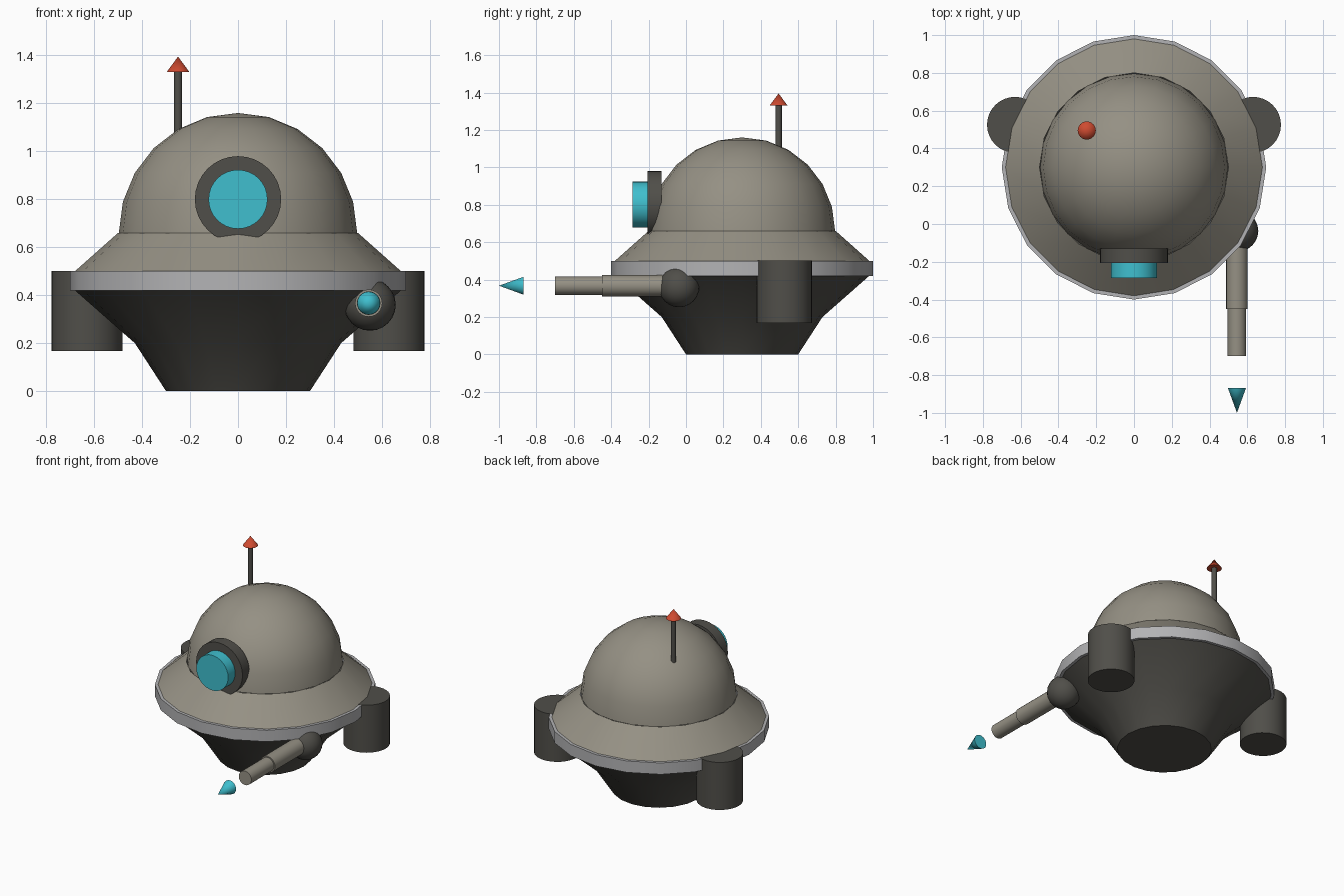
import bpy, bmesh
from math import sin, cos, pi, radians
from mathutils import Matrix

if "Cube" in bpy.data.objects:
    bpy.data.objects.remove(bpy.data.objects["Cube"])


def material(name, rgb):
    m = bpy.data.materials.new(name)
    m.diffuse_color = (*rgb, 1)
    m.use_nodes = True
    m.node_tree.nodes["Principled BSDF"].inputs["Base Color"].default_value = m.diffuse_color
    return m


BEIGE = material("warm_grey", (0.30, 0.28, 0.23))
DARK = material("dark_grey", (0.08, 0.077, 0.067))
SILVER = material("silver", (0.45, 0.45, 0.46))
CYAN = material("cyan", (0.05, 0.52, 0.62))
RED = material("red", (0.62, 0.07, 0.03))


def lathe(name, profile, segs, loc, mat, forward=False, closed=False):
    """Spin (radius, height) points about z, or about -y when forward is set."""
    bm = bmesh.new()
    rings = []
    for r, h in profile:
        n = segs if r > 0 else 1
        rings.append([bm.verts.new((r * cos(2 * pi * i / segs), r * sin(2 * pi * i / segs), h))
                      for i in range(n)])
    pairs = list(zip(rings, rings[1:]))
    if closed:
        pairs.append((rings[-1], rings[0]))
    for a, b in pairs:
        for i in range(segs):
            j = (i + 1) % segs
            corners = [a[i % len(a)], a[j % len(a)], b[j % len(b)], b[i % len(b)]]
            bm.faces.new(list(dict.fromkeys(corners)))
    bmesh.ops.recalc_face_normals(bm, faces=bm.faces)
    if forward:
        bm.transform(Matrix.Rotation(radians(90), 4, 'X'))
    me = bpy.data.meshes.new(name)
    bm.to_mesh(me)
    bm.free()
    me.materials.append(mat)
    ob = bpy.data.objects.new(name, me)
    ob.location = loc
    bpy.context.collection.objects.link(ob)
    bpy.ops.object.select_all(action='DESELECT')
    ob.select_set(True)
    bpy.context.view_layer.objects.active = ob
    bpy.ops.object.shade_smooth_by_angle(angle=radians(30))
    return ob


def rod(r, h0, h1):
    return [(0, h0), (r, h0), (r, h1), (0, h1)]


def cone(r, h0, h1):
    return [(0, h0), (r, h0), (0, h1)]


# Saucer body
C = (0, 0.3, 0)
lathe("lower_hull", [(0, 0), (0.3, 0), (0.43, 0.2), (0.68, 0.42)], 20, C, DARK)
lathe("rim_band", [(0.68, 0.42), (0.7, 0.42), (0.7, 0.5), (0.68, 0.5)], 20, C, SILVER, closed=True)
lathe("upper_hull", [(0.68, 0.5), (0.5, 0.66)], 20, C, BEIGE)

# Dome
dome = [(0.497 * cos(radians(a)), 0.66 + 0.5 * sin(radians(a))) for a in range(0, 90, 15)]
lathe("dome", dome + [(0, 1.16)], 24, C, BEIGE)

# Eye: dark housing with a glowing lens
lathe("eye_housing", rod(0.18, 0.13, 0.207), 32, (0, 0, 0.8), DARK, forward=True)
lathe("eye_lens", rod(0.123, 0.2, 0.285), 32, (0, 0, 0.8), CYAN, forward=True)

# Rear side thrusters
for side, x in (("left", -0.63), ("right", 0.63)):
    lathe(side + "_thruster", rod(0.148, 0.168, 0.501), 32, (x, 0.525, 0), DARK)

# Side gun: ball joint, stepped barrel and bolt
ball = [(0.108 * sin(pi * i / 12), -0.108 * cos(pi * i / 12)) for i in range(1, 12)]
lathe("gun_ball_joint", [(0, -0.108)] + ball + [(0, 0.108)], 24, (0.55, -0.037, 0.36), DARK)
G = (0.545, 0, 0.367)
lathe("gun_barrel_sleeve", rod(0.057, 0.04, 0.45), 24, G, BEIGE, forward=True)
lathe("gun_barrel", rod(0.049, 0.43, 0.7), 24, G, BEIGE, forward=True)
lathe("gun_bolt", cone(0.048, 0.868, 1.0), 24, G, CYAN, forward=True)

# Antenna with a red tip
A = (-0.25, 0.495, 0)
lathe("antenna_mast", rod(0.017, 1.0, 1.335), 16, A, DARK)
lathe("antenna_tip", cone(0.048, 1.33, 1.395), 24, A, RED)
